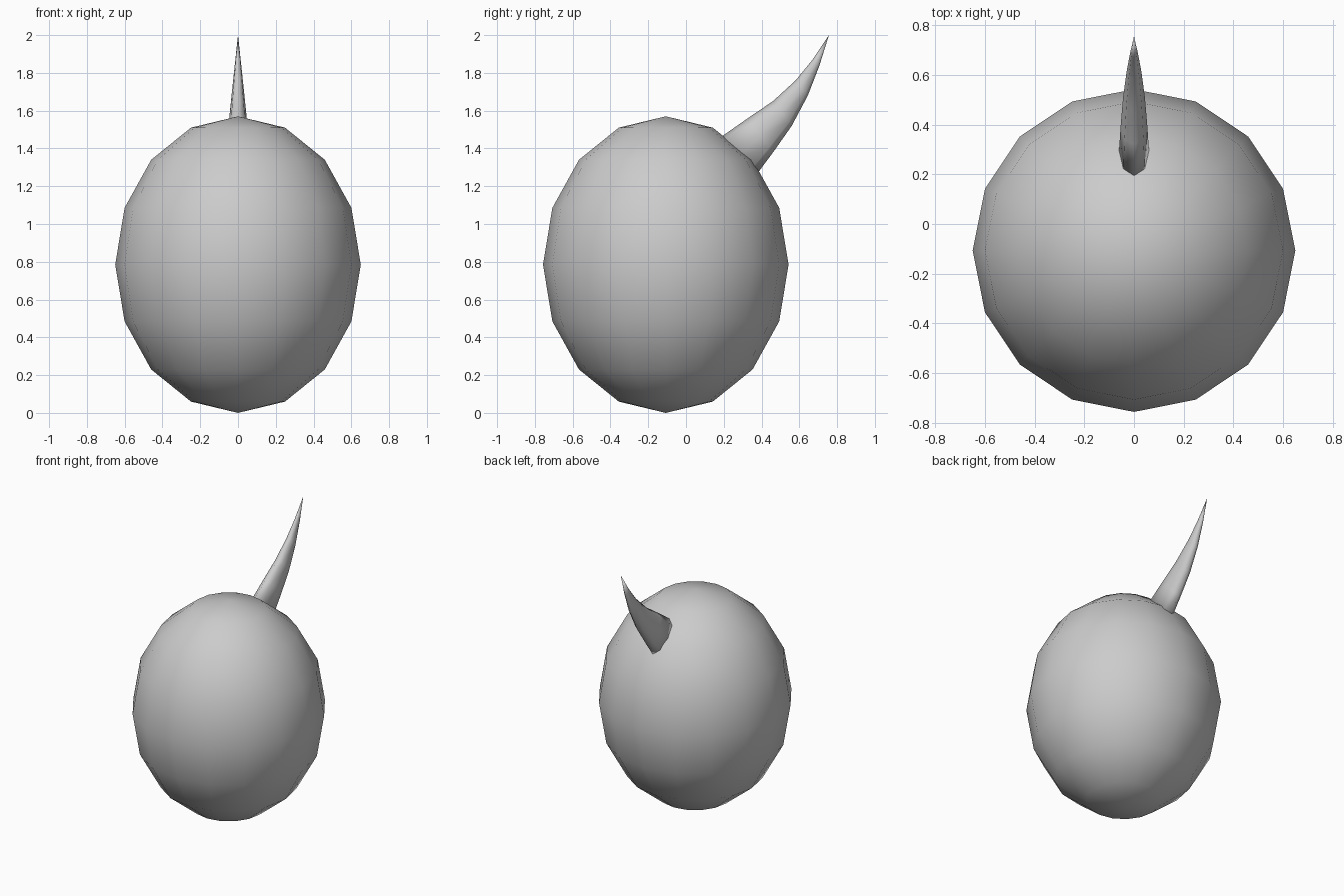
import bpy, bmesh, math
from mathutils import Vector

cube = bpy.data.objects.get("Cube")
if cube:
    bpy.data.objects.remove(cube)

grey = bpy.data.materials.new("plain_grey")
grey.use_nodes = True
grey.diffuse_color = (0.6, 0.6, 0.6, 1)
grey.node_tree.nodes["Principled BSDF"].inputs["Base Color"].default_value = (0.6, 0.6, 0.6, 1)


def add_object(name, bm):
    bmesh.ops.recalc_face_normals(bm, faces=bm.faces)
    for face in bm.faces:
        face.smooth = True
    mesh = bpy.data.meshes.new(name)
    bm.to_mesh(mesh)
    bm.free()
    mesh.materials.append(grey)
    obj = bpy.data.objects.new(name, mesh)
    bpy.context.collection.objects.link(obj)
    return obj


# Egg-shaped body
bm = bmesh.new()
bmesh.ops.create_uvsphere(bm, u_segments=16, v_segments=8, radius=1)
bmesh.ops.scale(bm, vec=(0.65, 0.65, 0.785), verts=bm.verts)
bmesh.ops.translate(bm, vec=(0, -0.107, 0.785), verts=bm.verts)
add_object("body", bm)

# Curved horn: upper edge, lower edge (y, z) and half width of each ring
sections = [
    ((0.17, 1.45), (0.365, 1.25), 0.062),
    ((0.32, 1.555), (0.465, 1.385), 0.054),
    ((0.46, 1.65), (0.56, 1.52), 0.044),
    ((0.58, 1.76), (0.645, 1.68), 0.03),
    ((0.67, 1.87), (0.705, 1.835), 0.016),
]
SIDES = 8
bm = bmesh.new()
rings = []
for upper, lower, half_width in sections:
    a, b = Vector((0, *upper)), Vector((0, *lower))
    mid, arm = (a + b) / 2, (a - b) / 2
    side = Vector((half_width, 0, 0))
    angles = [math.tau * i / SIDES for i in range(SIDES)]
    rings.append([bm.verts.new(mid + arm * math.cos(t) + side * math.sin(t)) for t in angles])
tip = bm.verts.new((0, 0.757, 2))
for i in range(SIDES):
    j = (i + 1) % SIDES
    for low, high in zip(rings, rings[1:]):
        bm.faces.new((low[i], low[j], high[j], high[i]))
    bm.faces.new((rings[-1][i], rings[-1][j], tip))
bm.faces.new(rings[0])
add_object("horn", bm)
